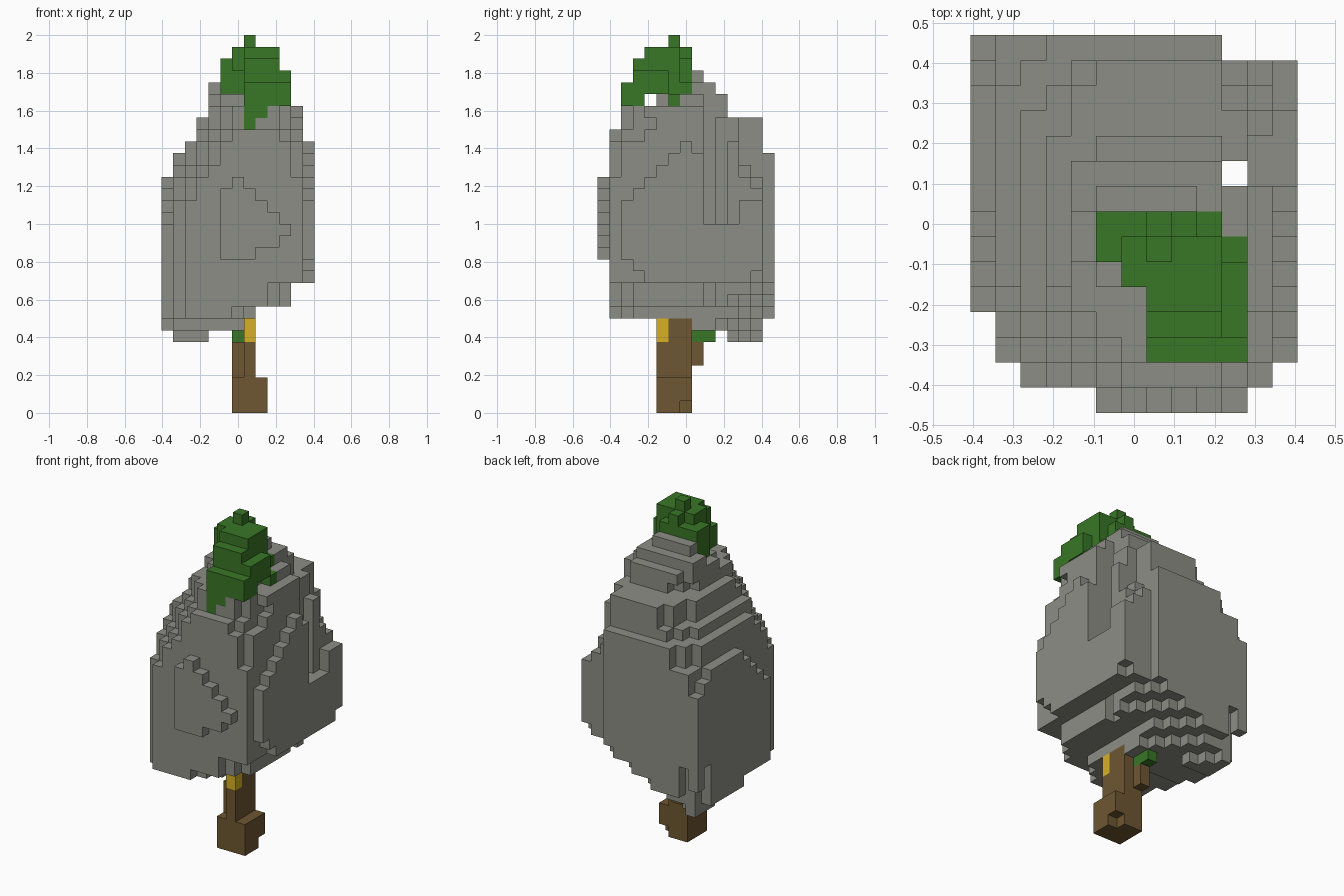
import bpy
import bmesh
from mathutils import Vector

default_cube = bpy.data.objects.get("Cube")
if default_cube:
    bpy.data.objects.remove(default_cube, do_unlink=True)

UNIT = 2 / 32                                   # edge length of one block
ORIGIN = Vector((-6.5, -7.5, 0)) * UNIT         # outer corner of the block grid


def make_material(name, color):
    material = bpy.data.materials.new(name)
    material.use_nodes = True
    material.diffuse_color = (*color, 1)
    shader = material.node_tree.nodes["Principled BSDF"]
    shader.inputs["Base Color"].default_value = (*color, 1)
    shader.inputs["Roughness"].default_value = 0.9
    return material


def box(columns, rows, levels):
    """All block cells in inclusive ranges along x, y and z."""
    spans = [range(low, high + 1) for low, high in (columns, rows, levels)]
    return {(i, j, k) for i in spans[0] for j in spans[1] for k in spans[2]}


def rounded(cells, columns, rows, power):
    """Trim the corners of a layer to a superellipse."""
    def offset(value, span):
        return abs(2 * value - span[0] - span[1]) / (span[1] - span[0] + 1)
    return {c for c in cells
            if offset(c[0], columns) ** power + offset(c[1], rows) ** power <= 1}


def build_blocks(name, cells, solid, material):
    """Mesh the outer faces of the cells, leaving out faces hidden by neighbours."""
    bm = bmesh.new()
    for cell in cells:
        for axis in range(3):
            for side in (0, 1):
                neighbour = list(cell)
                neighbour[axis] += 2 * side - 1
                if tuple(neighbour) in solid:
                    continue
                corners = []
                for a, b in ((0, 0), (1, 0), (1, 1), (0, 1)):
                    corner = Vector(cell)
                    corner[axis] += side
                    corner[(axis + 1) % 3] += a
                    corner[(axis + 2) % 3] += b
                    corners.append(bm.verts.new(ORIGIN + corner * UNIT))
                bm.faces.new(corners if side else corners[::-1])
    bmesh.ops.remove_doubles(bm, verts=bm.verts, dist=UNIT / 100)
    mesh = bpy.data.meshes.new(name)
    bm.to_mesh(mesh)
    bm.free()
    mesh.materials.append(material)
    obj = bpy.data.objects.new(name, mesh)
    bpy.context.collection.objects.link(obj)
    return obj


# Grey crown: stacked layers of (levels, columns, rows, corner power)
layers = [
    ((6, 6), (1, 3), (11, 13), 4),
    ((7, 7), (0, 7), (7, 13), 3),
    ((8, 8), (0, 7), (1, 14), 3),
    ((9, 10), (0, 10), (1, 14), 4),
    ((11, 12), (0, 12), (1, 14), 6),
    ((13, 19), (0, 12), (0, 14), 12),
    ((20, 21), (1, 12), (1, 14), 3.5),
    ((22, 22), (2, 12), (1, 13), 3),
    ((23, 23), (3, 11), (1, 13), 2.5),
    ((24, 24), (3, 11), (2, 13), 2.5),
    ((25, 25), (4, 11), (2, 10), 2.5),
    ((26, 26), (4, 10), (5, 10), 2.5),
    ((27, 27), (4, 9), (8, 9), 3),
    ((28, 28), (5, 8), (8, 8), 3),
]
crown = set()
for levels, columns, rows, power in layers:
    crown |= rounded(box(columns, rows, levels), columns, rows, power)
crown |= box((0, 0), (14, 14), (9, 17))         # sharp rear right corner

# Plan outline of the crown, with a bulge on the front and flat sides
front_edge = [4, 2, 1, 1, 1, 0, 0, 0, 0, 0, 0, 1, 2]


def in_outline(cell):
    i, j, k = cell
    if j < front_edge[i] or j > (14 if i < 10 else 13):
        return False
    if j > 7 and i + j > 2 * k + 2:             # underside rises to the rear left
        return False
    if i > 9 and j > 11 and k > 42 - i - j:     # shoulder falls to the rear left
        return False
    if 2 * k > 26 + 3 * (i + j):                # shoulder falls to the front right
        return False
    if j == 0:                                  # front bulge
        return 13 + (i - 6) // 2 <= k <= 19 - abs(i - 6)
    if i == 0:                                  # right flank slopes at its top
        return k <= 19 - max(0, 8 - j, j - 12)
    if i == 12:                                 # left flank, notched behind its middle
        if j > 8:
            return k <= (15 if j < 12 else 17)
        return 15 - j <= k <= 22 - abs(j - 7)
    return True


crown = {cell for cell in crown if in_outline(cell)}
crown -= box((10, 10), (9, 9), (0, 31))         # narrow shaft
crown -= box((11, 11), (9, 10), (16, 31))       # groove on the left flank

# Green treetop and a small low leaf
treetop = set()
for columns, rows, levels in (
        ((7, 7), (2, 2), (24, 27)), ((8, 8), (2, 2), (25, 27)),
        ((7, 10), (2, 3), (26, 27)), ((7, 10), (6, 6), (26, 26)),
        ((7, 10), (3, 5), (27, 28)), ((5, 9), (6, 7), (27, 27)),
        ((5, 8), (6, 7), (28, 28)), ((5, 6), (6, 7), (29, 29)),
        ((7, 9), (3, 6), (29, 29)), ((7, 8), (7, 7), (29, 29)),
        ((9, 9), (6, 6), (28, 28)),
        ((6, 6), (5, 6), (29, 30)), ((7, 9), (4, 6), (30, 30)),
        ((7, 7), (7, 7), (30, 30)), ((7, 7), (6, 6), (31, 31))):
    treetop |= box(columns, rows, levels)
low_leaf = box((6, 6), (8, 9), (6, 6))

# Trunk with a wide foot, a side strand and a stub branch
trunk = box((6, 8), (5, 7), (0, 2)) - {(8, 7, 0)}
trunk |= box((7, 7), (5, 7), (3, 7)) | box((6, 6), (6, 7), (3, 5))
trunk |= box((6, 6), (8, 8), (4, 5))
knot = box((7, 7), (5, 5), (6, 7))

parts = [
    ("treetop", treetop, "leaf green", (0.040, 0.180, 0.019)),
    ("low_leaf", low_leaf, "leaf green", None),
    ("trunk_knot", knot, "amber", (0.680, 0.435, 0.020)),
    ("trunk", trunk, "bark brown", (0.156, 0.094, 0.031)),
    ("crown", crown, "stone grey", (0.270, 0.270, 0.238)),
]

# Earlier parts take shared cells, then every part is meshed
everything = set().union(*(part[1] for part in parts))
used, materials = set(), {}
for name, cells, color_name, color in parts:
    if color_name not in materials:
        materials[color_name] = make_material(color_name, color)
    build_blocks(name, cells - used, everything, materials[color_name])
    used |= cells
